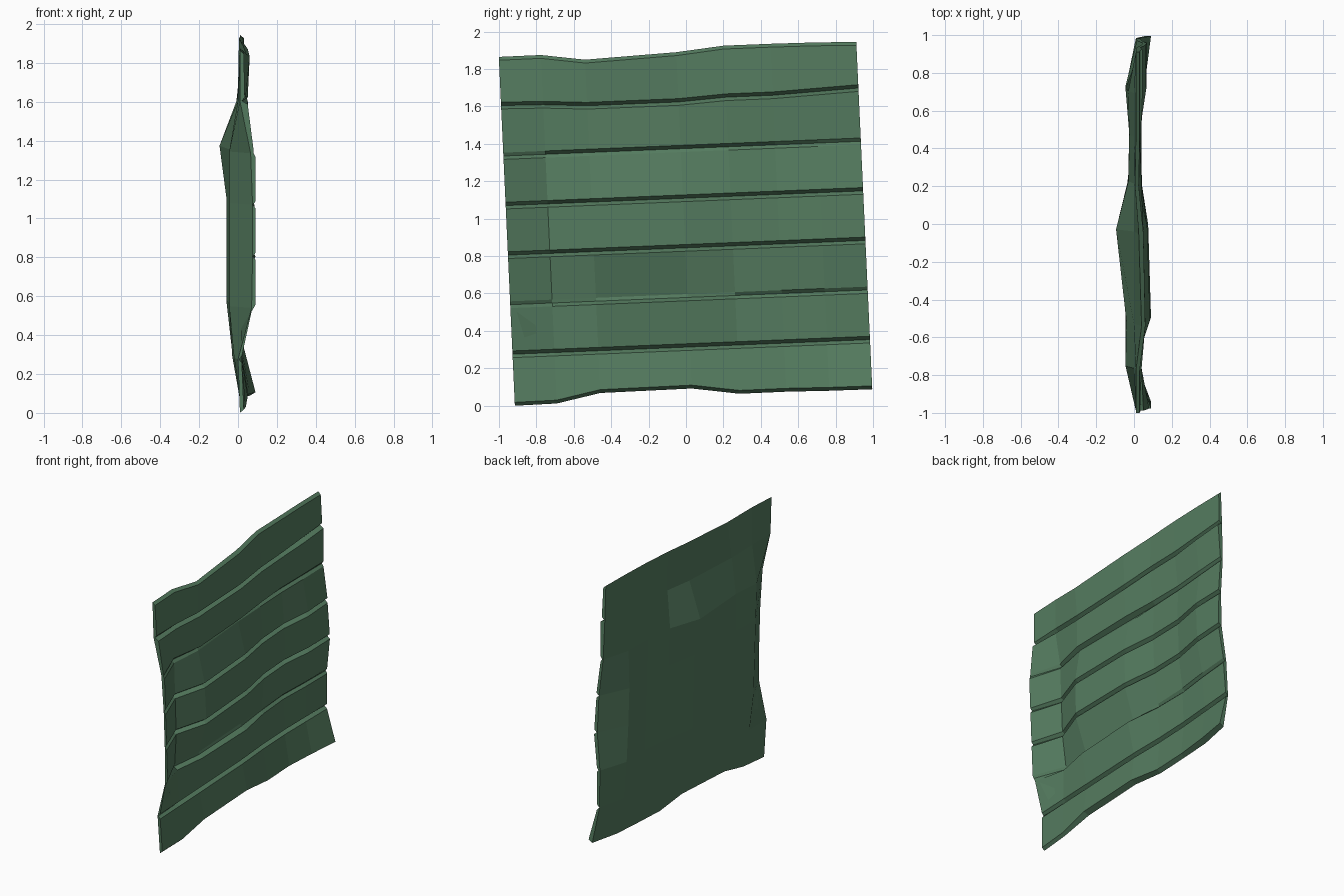
import bpy, bmesh

if "Cube" in bpy.data.objects:
    bpy.data.objects.remove(bpy.data.objects["Cube"])

# columns across the wall (y at the base) and the lean of the whole panel
COLS = [-.915, -.69, -.455, .035, .29, .54, .77, 1.0]
LEAN = .046
# depth (x) of the front and back at plank boundaries, bottom to top
FRONT = [
    [.03, .04, .05, .05, .04, .04, .06, .09],
    [.02, .02, .02, .02, .01, .01, .02, .03],
    [.09, .00, .04, .04, .02, .01, .03, .04],
    [.09, .01, .09, .075, .035, .03, .065, .07],
    [.09, .01, .085, .07, .035, .03, .065, .06],
    [.09, .01, .05, .03, .02, .02, .03, .035],
    [.035, .04, .05, .05, .04, .035, .035, .035],
    [.03, .03, .06, .05, .025, .03, .03, .03],
]
BACK = [
    [.01, .02, .01, .01, .01, .01, .02, .06],
    [.00, -.02, -.03, -.03, -.02, -.02, -.03, .01],
    [.07, -.045, -.045, -.06, -.03, -.025, -.04, .015],
    [.075, -.045, -.045, -.06, -.03, -.025, -.045, .045],
    [.075, -.045, -.045, -.06, -.03, -.025, -.045, .04],
    [.065, -.045, -.04, -.095, -.03, -.025, -.03, .015],
    [.01, 0, 0, 0, 0, 0, 0, .01],
    [.01, .01, .04, .025, .005, .01, .01, .01],
]
# small steps where a plank sits proud of or behind its neighbour
LOW_STEP = {2: [0, -.01, -.02, -.025, -.01, 0, 0, 0],
            5: [-.01, 0, .01, .02, .01, 0, 0, 0]}
HIGH_STEP = {2: [-.02, .01, .01, .02, 0, 0, 0, 0],
             5: [0, 0, -.01, -.01, 0, 0, 0, 0],
             6: [.015, 0, 0, 0, 0, 0, .01, .01]}
BOTTOM = [0, .012, .068, .092, .064, .075, .08, .088]
TOP = [1.865, 1.875, 1.85, 1.89, 1.925, 1.935, 1.942, 1.945]
WIGGLE = [.005, 0, -.015, -.015, 0, 0, .01, .02]
N = len(FRONT) - 1
FLAT = [0] * len(COLS)


def level_z(k, c):
    """Height of plank boundary k at column c."""
    if k == 0:
        return BOTTOM[c]
    if k == N:
        return TOP[c]
    z = .275 + .265 * (k - 1) + .041 * (COLS[c] + .915)
    return z + (WIGGLE[c] if k == 6 else 0)


bm = bmesh.new()


def row(k, table, dz=0, dx=FLAT):
    """One line of vertices along a plank boundary."""
    out = []
    for c, y in enumerate(COLS):
        z = level_z(k, c) + dz
        out.append(bm.verts.new((table[k][c] + dx[c], y - LEAN * z, z)))
    return out


def bridge(a, b):
    for i in range(len(a) - 1):
        bm.faces.new((a[i], a[i + 1], b[i + 1], b[i]))


# back skin
back = [row(k, BACK) for k in range(N + 1)]
for k in range(N):
    bridge(back[k + 1], back[k])

# plank faces separated by V grooves (shallow at the thin left edge)
grooves = {}
for k in range(1, N):
    d = -.018 if k in (2, 5) else -.028
    grooves[k] = row(k, FRONT, 0, [d * .5] + [d] * 6 + [d * .7])
for k in range(N):
    low = row(k, FRONT, .018, LOW_STEP.get(k, FLAT))
    high = row(k + 1, FRONT, -.018, HIGH_STEP.get(k + 1, FLAT))
    below = grooves.get(k, back[0])
    above = grooves.get(k + 1, back[N])
    bridge(below, low)
    bridge(low, high)
    bridge(high, above)
    # end caps of this plank
    for e in (0, -1):
        loop = [back[k][e], below[e], low[e], high[e], above[e], back[k + 1][e]]
        loop = list(dict.fromkeys(loop))
        bm.faces.new(loop if e == 0 else loop[::-1])

bmesh.ops.recalc_face_normals(bm, faces=bm.faces)
mesh = bpy.data.meshes.new("plank_wall")
bm.to_mesh(mesh)
bm.free()
wall = bpy.data.objects.new("plank_wall", mesh)
bpy.context.collection.objects.link(wall)

# painted green wood
mat = bpy.data.materials.new("green_wood")
mat.diffuse_color = (.09, .20, .115, 1)
mat.use_nodes = True
mat.node_tree.nodes["Principled BSDF"].inputs["Base Color"].default_value = mat.diffuse_color
mesh.materials.append(mat)
